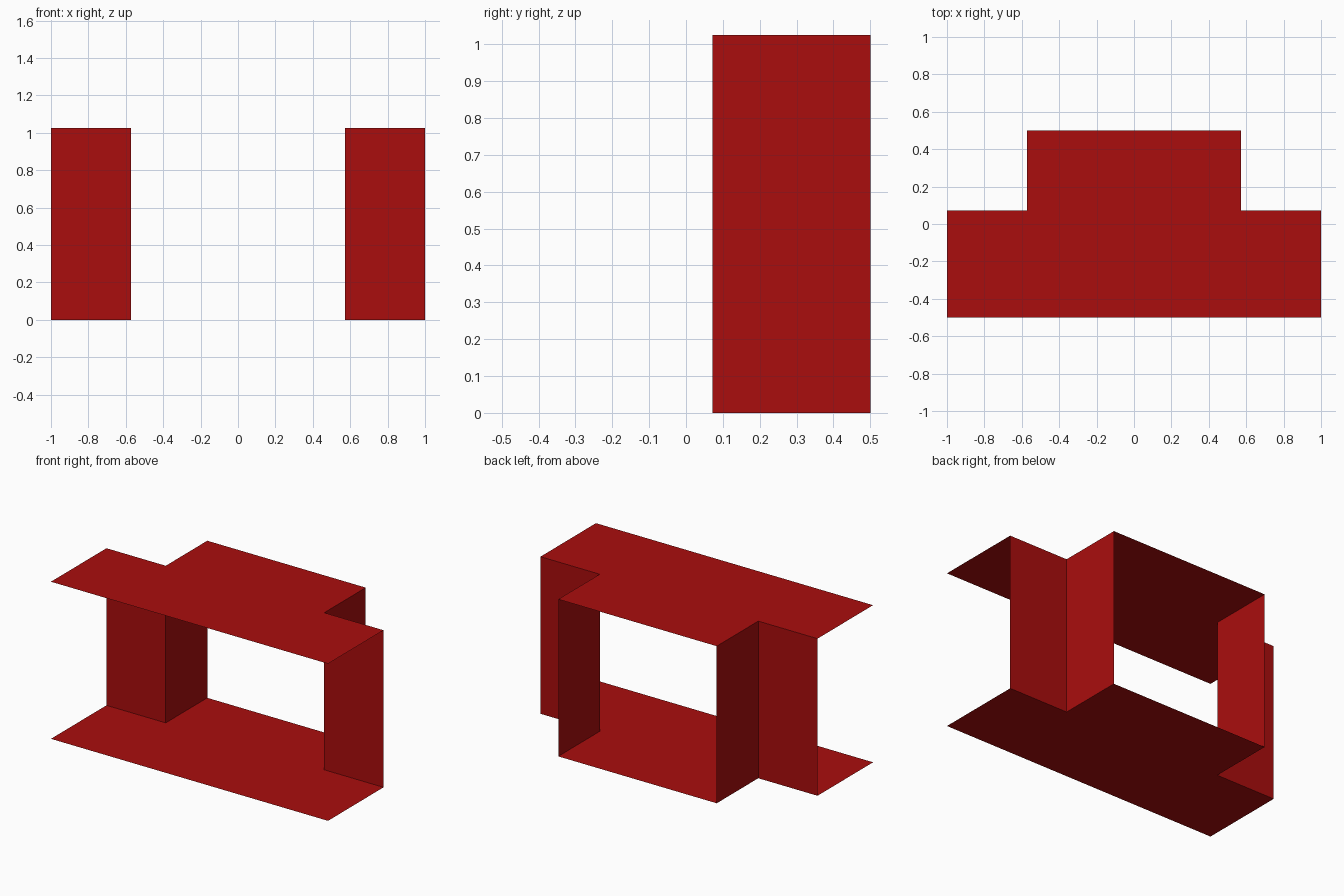
import bpy

if "Cube" in bpy.data.objects:
    bpy.data.objects.remove(bpy.data.objects["Cube"], do_unlink=True)

HEIGHT = 1.025
HALF_LENGTH, HALF_BACK = 1.0, 0.572
FRONT, STEP, BACK = -0.5, 0.072, 0.5

red = bpy.data.materials.new("deep red")
red.use_nodes = True
colour = (0.40, 0.004, 0.004, 1)
red.diffuse_color = colour
red.node_tree.nodes["Principled BSDF"].inputs["Base Color"].default_value = colour


def sheet(name, verts, faces):
    mesh = bpy.data.meshes.new(name)
    mesh.from_pydata(verts, [], faces)
    mesh.materials.append(red)
    obj = bpy.data.objects.new(name, mesh)
    bpy.context.collection.objects.link(obj)
    return obj


def wall(name, path):
    """Raise an open path into a folded upright sheet."""
    n = len(path)
    verts = [(x, y, z) for z in (0, HEIGHT) for x, y in path]
    return sheet(name, verts, [(i, i + 1, n + i + 1, n + i) for i in range(n - 1)])


# Stepped plan: the left half, then its mirror image
left_fold = [(HALF_LENGTH, STEP), (HALF_BACK, STEP), (HALF_BACK, BACK)]
left_half = [(HALF_LENGTH, FRONT)] + left_fold
right_half = [(-x, y) for x, y in reversed(left_half)]
plan = left_half + right_half
order = tuple(range(len(plan)))

# Floor faces down, ceiling faces up
sheet("floor", [(x, y, 0) for x, y in plan], [order[::-1]])
sheet("ceiling", [(x, y, HEIGHT) for x, y in plan], [order])

# Folded corner walls, open at the front, ends and back
wall("left_corner_wall", left_fold)
wall("right_corner_wall", right_half[:-1])
